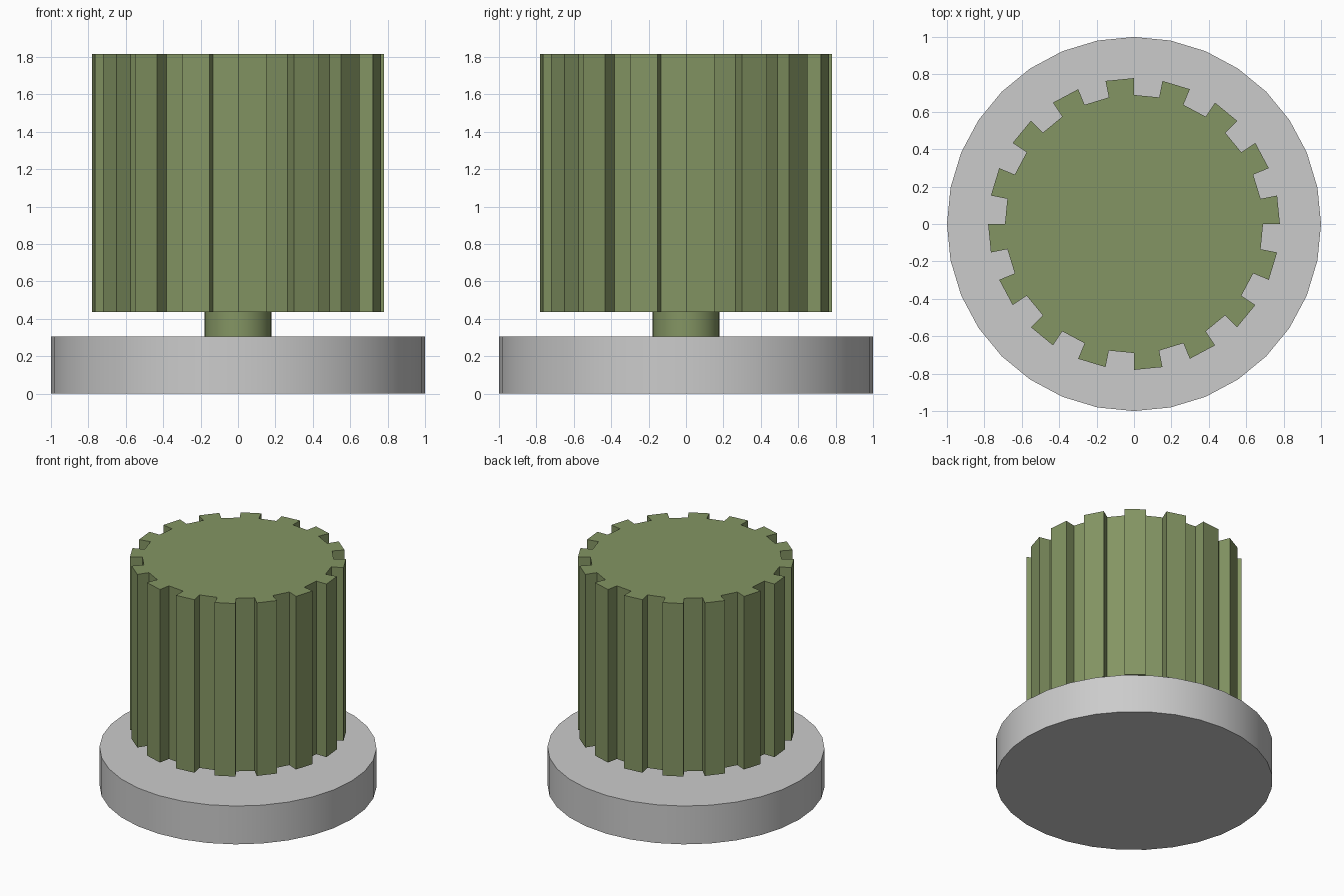
import bpy, bmesh
from math import cos, sin, radians, tau

if "Cube" in bpy.data.objects:
    bpy.data.objects.remove(bpy.data.objects["Cube"])

SIDES = 32

green = bpy.data.materials.new("green")
green.diffuse_color = (0.23, 0.30, 0.125, 1)
green.use_nodes = True
green.node_tree.nodes["Principled BSDF"].inputs["Base Color"].default_value = green.diffuse_color


def extrude_profile(name, points, z0, z1, material=None, smooth=False):
    """Close a flat outline and extrude it upward into a solid."""
    bm = bmesh.new()
    bottom = bm.faces.new([bm.verts.new((x, y, z0)) for x, y in points])
    result = bmesh.ops.extrude_face_region(bm, geom=[bottom], use_keep_orig=True)
    moved = [g for g in result["geom"] if isinstance(g, bmesh.types.BMVert)]
    bmesh.ops.translate(bm, verts=moved, vec=(0, 0, z1 - z0))
    bmesh.ops.recalc_face_normals(bm, faces=bm.faces[:])
    mesh = bpy.data.meshes.new(name)
    bm.to_mesh(mesh)
    bm.free()
    obj = bpy.data.objects.new(name, mesh)
    bpy.context.collection.objects.link(obj)
    if material:
        mesh.materials.append(material)
    if smooth:
        bpy.ops.object.select_all(action='DESELECT')
        obj.select_set(True)
        bpy.context.view_layer.objects.active = obj
        bpy.ops.object.shade_smooth_by_angle(angle=radians(30))
    return obj


def ring(radius):
    return [(radius * cos(tau * i / SIDES), radius * sin(tau * i / SIDES))
            for i in range(SIDES)]


# Round base plate and short shaft
extrude_profile("base", ring(1.0), 0, 0.305, smooth=True)
extrude_profile("shaft", ring(0.18), 0.305, 0.437, green, smooth=True)

# Knob with 16 grip teeth: every other segment of the ring is raised
outer, inner = ring(0.78), ring(0.69)
outline = []
for i in range(0, SIDES, 2):
    outline += [inner[i], outer[i], outer[i + 1], inner[i + 1]]
extrude_profile("knob", outline, 0.437, 1.815, green)
